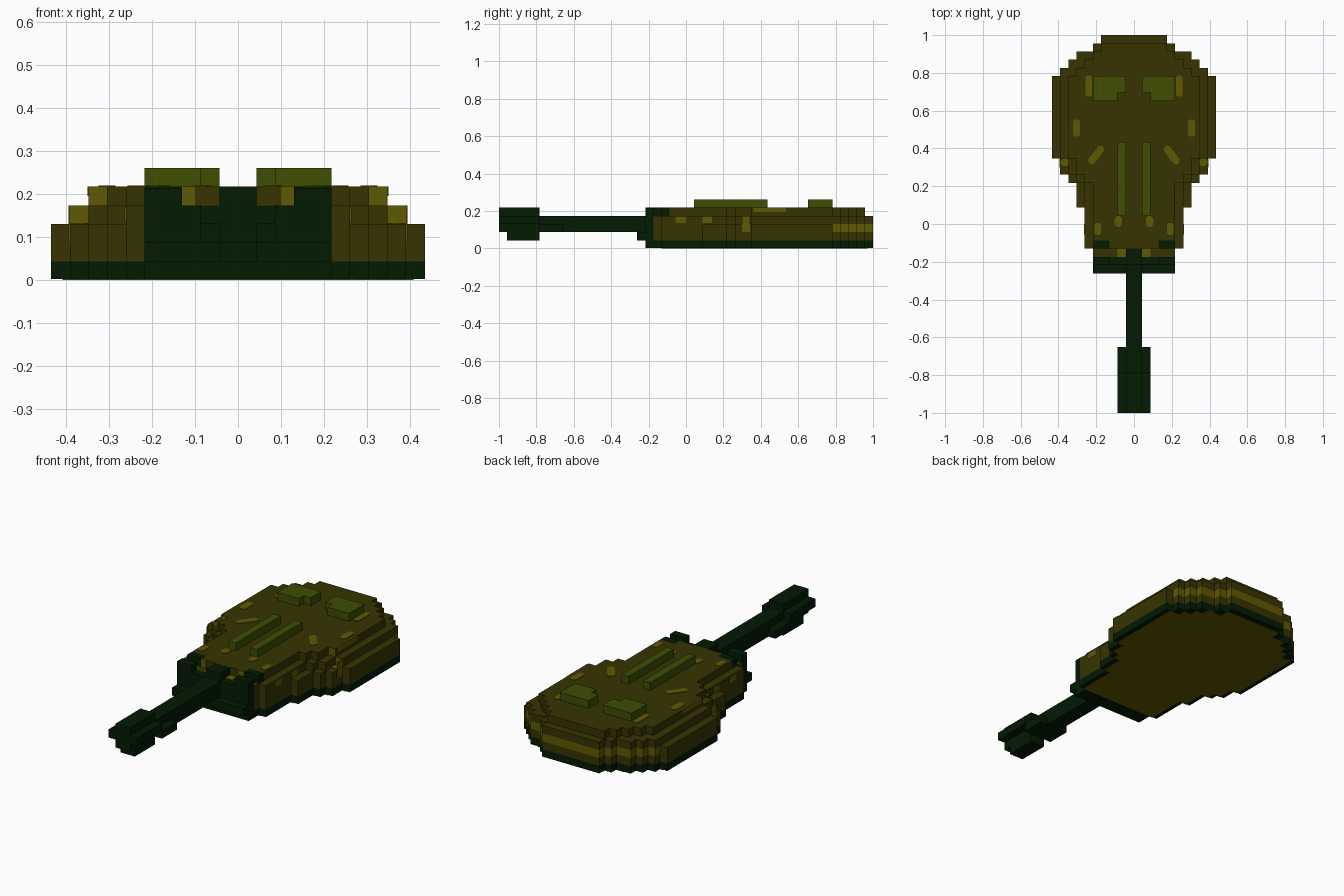
import bpy, bmesh, math

if "Cube" in bpy.data.objects:
    bpy.data.objects.remove(bpy.data.objects["Cube"])

U = 2 / 46  # one block of the grid


def material(name, rgb):
    m = bpy.data.materials.new(name)
    m.diffuse_color = (*rgb, 1)
    m.use_nodes = True
    m.node_tree.nodes["Principled BSDF"].inputs["Base Color"].default_value = m.diffuse_color
    return m


OLIVE = material("olive_brown", (0.038, 0.034, 0.0005))
YELLOW = material("worn_yellow", (0.117, 0.100, 0.0005))
GREEN = material("leaf_green", (0.050, 0.074, 0.0005))
DARK = material("dark_green", (0.0005, 0.0105, 0.0008))


def prism(name, outlines, z0, z1, mats, rule=None):
    """Extrude flat outlines (block units) from z0 to z1."""
    bm = bmesh.new()
    for pts in outlines:
        low = [bm.verts.new((x * U, y * U, z0 * U)) for x, y in pts]
        face = bm.faces.new(low)
        ext = bmesh.ops.extrude_face_region(bm, geom=[face], use_keep_orig=True)
        for v in ext["geom"]:
            if isinstance(v, bmesh.types.BMVert):
                v.co.z = z1 * U
    bmesh.ops.recalc_face_normals(bm, faces=bm.faces)
    bm.normal_update()
    if rule:
        for f in bm.faces:
            f.material_index = rule(f.calc_center_median() / U, f.normal)
    me = bpy.data.meshes.new(name)
    bm.to_mesh(me)
    bm.free()
    for m in mats:
        me.materials.append(m)
    ob = bpy.data.objects.new(name, me)
    bpy.context.collection.objects.link(ob)
    return ob


def stepped(y, rows):
    """Symmetric stepped outline from (half width, end y) rows."""
    right = []
    for half, end in rows:
        right += [(half, y), (half, end)]
        y = end
    return right + [(-a, b) for a, b in reversed(right)]


def rect(x0, x1, y0, y1):
    return [(x0, y0), (x1, y0), (x1, y1), (x0, y1)]


def pair(pts):
    return [pts, [(-x, y) for x, y in reversed(pts)]]


def pill(x, y, w, l, angle=0):
    """Small chamfered patch."""
    a, b, c = w / 2, l / 2, w * 0.3
    p = [(a, -b + c), (a, b - c), (a - c, b), (c - a, b),
         (-a, b - c), (-a, c - b), (c - a, -b), (a - c, -b)]
    s, k = math.sin(angle), math.cos(angle)
    return [(x + u * k - v * s, y + u * s + v * k) for u, v in p]


T = 0.06  # thickness of painted patches

# Hull layers
wide = [(4, 22), (5, 21), (7, 20), (8, 19), (9, 18), (10, 8), (9, 6), (8, 5), (7, 2), (6, -3)]
middle = [(4, 22), (5, 21), (7, 20), (8, 19), (9, 8), (8, 6), (7, 5), (6, -3), (5, -4)]
top = [(4, 21), (5, 20), (6, 19), (7, 18), (8, 8), (7, 6), (6, 5), (5, -2), (3, -3)]
floor = [(4, 21), (6, 20), (7, 19), (8, 18), (9.4, 8), (8.4, 6), (7.4, 5), (6.4, 2), (5.4, -3)]

prism("base_ring", [stepped(23, wide + [(5, -5)])], T, 1, [DARK])
prism("floor_panel", [stepped(22.3, floor)], 0, 2 * T, [YELLOW])
body = stepped(23, wide + [(5, -4)])
prism("lower_hull", [body], 1, 2, [OLIVE])
prism("striped_hull", [body], 2, 3, [OLIVE, YELLOW],
      lambda c, n: int(c.y > 18 and abs(n.z) < 0.5))
prism("middle_hull", [stepped(23, middle)], 3, 4, [OLIVE, YELLOW],
      lambda c, n: int(n.y < -0.5 and 8 < abs(c.x) < 9))
prism("upper_hull", [stepped(22, top)], 4, 5, [OLIVE, YELLOW],
      lambda c, n: int(n.y < -0.5 and 7 < abs(c.x) < 8))

# Roof hatches and rails
prism("roof_hatches", pair([(2, 15), (5, 15), (5, 18), (1, 18), (1, 16), (2, 16)]), 5, 6, [GREEN])
prism("roof_rails", pair(rect(1, 2, 1, 10)), 5, 6, [GREEN])

# Gun mount
prism("gun_mantlet", [rect(-5, 5, -5, -4)], 1, 4, [DARK])
prism("mantlet_lip", [rect(-5, 5, -6, -5)], 1, 2, [DARK])
prism("mount_ridge", [rect(-1, 1, -5, -3)], 4, 5, [DARK])
prism("mount_posts", pair(rect(3, 5, -3, -2)), 4, 5, [DARK])
prism("mount_caps", pair(rect(3, 5, -5, -4)), 4, 5 - T, [DARK])

# Barrel and muzzle
prism("gun_barrel", [rect(-1, 1, -23, -5)], 2, 4, [DARK])
prism("muzzle_sides", pair(rect(1, 2, -23, -18)), 3, 4, [DARK])
prism("muzzle_rear", pair(rect(1, 2, -18, -15)), 2, 3, [DARK])
prism("muzzle_top", [rect(-1, 1, -23, -18)], 4, 5, [DARK])
prism("muzzle_bottom", [rect(-1, 1, -22, -18)], 1, 2, [DARK])

# Worn patches on horizontal surfaces
roof = []
for p in [pill(5.5, 16.8, 0.8, 2.6), pill(7, 11.7, 0.9, 2.1),
          pill(4.6, 8.4, 0.9, 2.6, 0.65), pill(4.4, -0.6, 0.8, 1.5),
          pill(1.9, 0.3, 0.9, 1.3)]:
    roof += pair(p)
prism("roof_wear", roof, 5, 5 + T, [YELLOW])
prism("shoulder_wear", pair(pill(8.4, 7.5, 1.1, 0.9)), 3, 3 + T, [YELLOW])
prism("mount_wear", pair(rect(1, 2, -4, -3)), 4, 4 + T, [YELLOW])
prism("front_wear", pair(rect(2.3, 3, -3 - T, -3)), 4, 5, [YELLOW])

# Worn patches on the sides
prism("upper_side_wear", pair(rect(8, 8 + T, 8.3, 12.3)), 4.5, 5, [YELLOW])
prism("shoulder_side_wear", pair(rect(9, 9 + T, 6.9, 7.9)), 2, 4, [YELLOW])
prism("middle_side_wear", pair(rect(6, 6 + T, -1.3, 0)) + pair(rect(6, 6 + T, 2, 3.2)),
      3.1, 3.9, [YELLOW])
